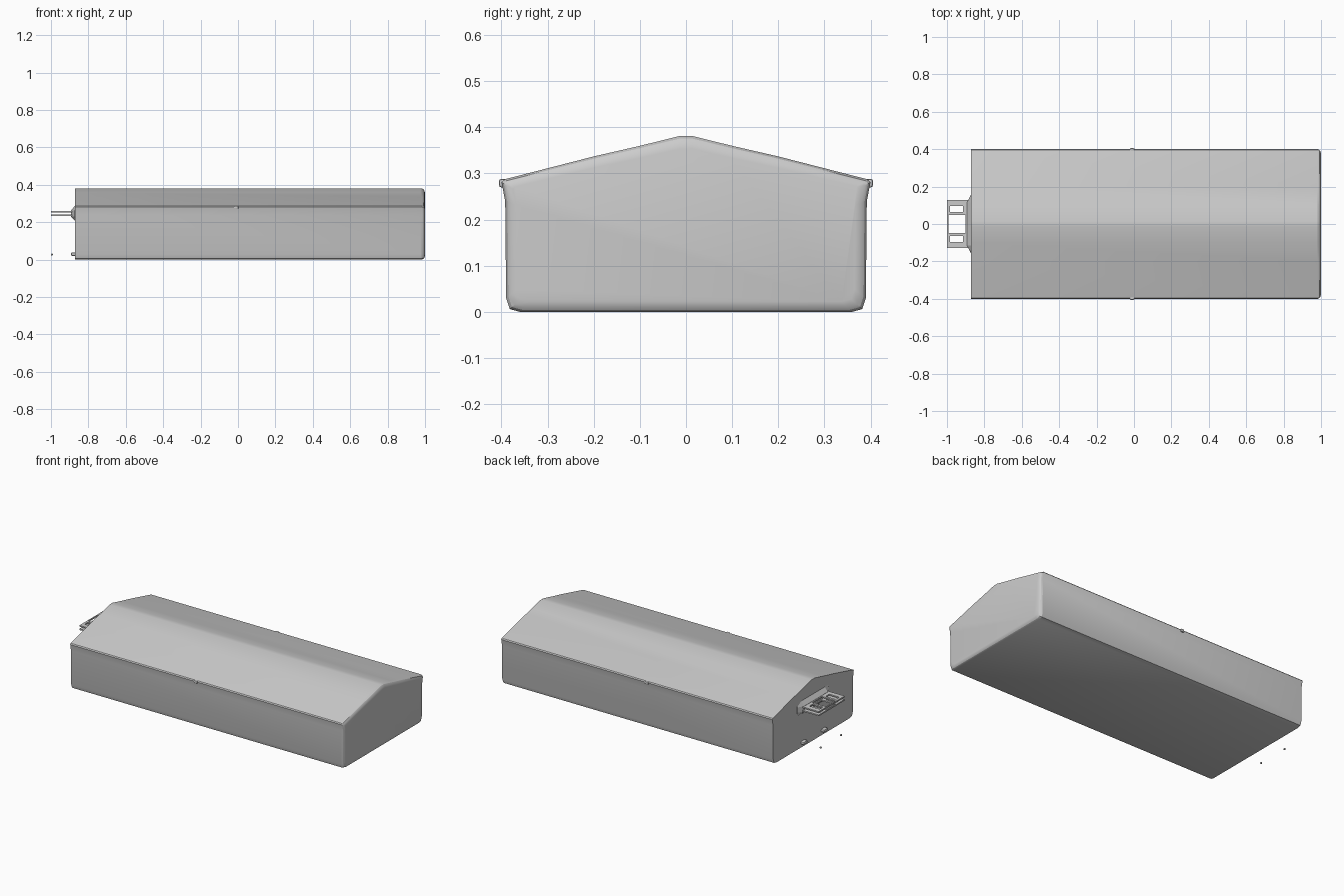
import bpy, bmesh
from mathutils import Vector

if "Cube" in bpy.data.objects:
    bpy.data.objects.remove(bpy.data.objects["Cube"])


def add_object(name, bm, smooth=False):
    bmesh.ops.recalc_face_normals(bm, faces=bm.faces)
    mesh = bpy.data.meshes.new(name)
    bm.to_mesh(mesh)
    bm.free()
    ob = bpy.data.objects.new(name, mesh)
    bpy.context.collection.objects.link(ob)
    if smooth:
        bpy.ops.object.select_all(action='DESELECT')
        ob.select_set(True)
        bpy.context.view_layer.objects.active = ob
        bpy.ops.object.shade_smooth_by_angle(angle=0.45)
    return ob


def loft(name, sections, smooth=False):
    # closed solid through equal-length rings of points
    bm = bmesh.new()
    rings = [[bm.verts.new(p) for p in s] for s in sections]
    n = len(rings[0])
    for a, b in zip(rings, rings[1:]):
        for i in range(n):
            j = (i + 1) % n
            bm.faces.new((a[i], a[j], b[j], b[i]))
    bm.faces.new(rings[0])
    bm.faces.new(rings[-1][::-1])
    return add_object(name, bm, smooth)


def box(name, lo, hi, bevel=0.0):
    lo, hi = Vector(lo), Vector(hi)
    bm = bmesh.new()
    bmesh.ops.create_cube(bm, size=1)
    for v in bm.verts:
        v.co = Vector([c * s for c, s in zip(v.co, hi - lo)]) + (lo + hi) / 2
    if bevel:
        bmesh.ops.bevel(bm, geom=bm.edges[:], offset=bevel, segments=2,
                        profile=0.5, affect='EDGES')
    return add_object(name, bm, bool(bevel))


# long hall: gabled cross-section with soft bottom edges and small eaves
half = [(0.36, 0.0), (0.382, 0.006), (0.39, 0.03), (0.392, 0.24),
        (0.40, 0.281), (0.395, 0.287), (0.2, 0.337), (0.1, 0.36), (0.015, 0.381)]
profile = half + [(-y, z) for y, z in reversed(half)]


def section(x, inset):
    s = 1 - inset / 0.4
    return [(x, y * s, 0.17 + (z - 0.17) * (1 - inset / 0.19)) for y, z in profile]


loft("hall", [section(-0.872, 0), section(0.982, 0),
              section(0.992, 0.005), section(0.997, 0.012), section(1.0, 0.025)], True)

# small knobs at the middle of each eave
for side, tag in ((-1, "front"), (1, "back")):
    box(f"eave_knob_{tag}", (-0.022, side * 0.398 - 0.007, 0.27),
        (0.002, side * 0.398 + 0.007, 0.288), 0.004)

# flared bracket where the entrance canopy meets the end wall
bracket = [(-0.87, 0.205), (-0.87, 0.29), (-0.893, 0.262), (-0.893, 0.23)]
loft("canopy_bracket", [[(max(x, -0.873) if abs(y) > 0.13 else x, y, z)
                         for x, z in bracket] for y in (-0.155, -0.115, 0.115, 0.155)])

# entrance canopy: two thin layers of open framework
for z, tag in ((0.236, "lower"), (0.257, "upper")):
    for side in (-1, 1):
        for y, w, part in ((0.056, 0.007, "inner"), (0.112, 0.015, "outer")):
            c = side * y
            box(f"canopy_{tag}_{part}_rail", (-1.0, c - w, z - 0.004),
                (-0.885, c + w, z + 0.004))
        lo, hi = sorted((side * 0.05, side * 0.11))
        box(f"canopy_{tag}_side_tie", (-1.0, lo, z - 0.004), (-0.985, hi, z + 0.004))
        box(f"canopy_{tag}_inner_tie", (-0.915, lo, z - 0.004), (-0.885, hi, z + 0.004))
    box(f"canopy_{tag}_front_bar", (-1.0, -0.05, z - 0.004), (-0.993, 0.05, z + 0.004))
    box(f"canopy_{tag}_wall_bar", (-0.9, -0.05, z - 0.004), (-0.885, 0.05, z + 0.004))

# post feet and low wall bumps under the canopy
for side in (-1, 1):
    c = side * 0.1
    box("post_foot", (-1.0, c - 0.005, 0.022), (-0.99, c + 0.005, 0.032), 0.003)
    box("base_bump", (-0.893, c - 0.02, 0.02), (-0.865, c + 0.02, 0.038), 0.006)
